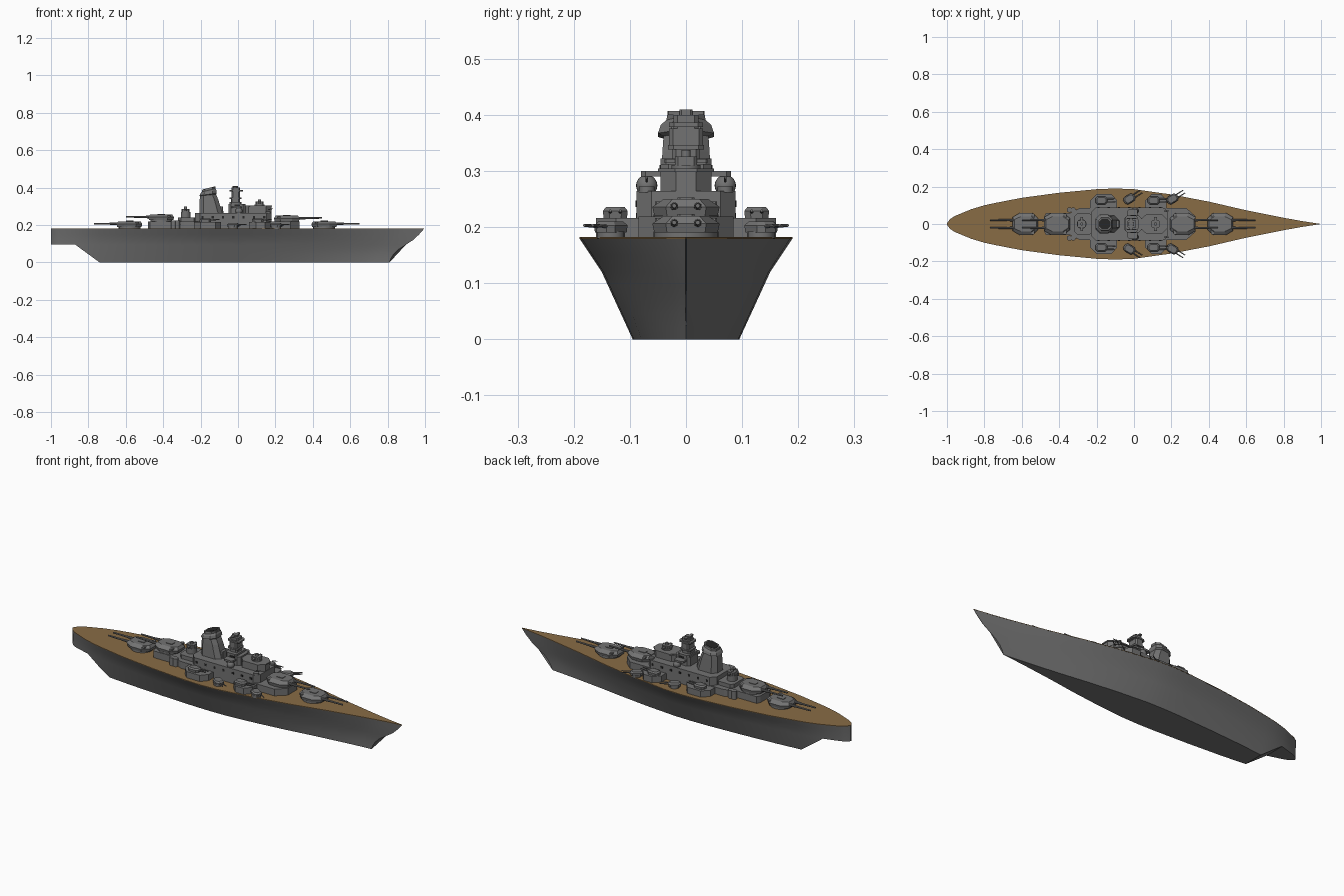
import bpy, bmesh, math
from mathutils import Vector, Matrix

if "Cube" in bpy.data.objects:
    bpy.data.objects.remove(bpy.data.objects["Cube"])


def material(name, col):
    m = bpy.data.materials.new(name)
    m.diffuse_color = (*col, 1)
    m.use_nodes = True
    m.node_tree.nodes["Principled BSDF"].inputs["Base Color"].default_value = m.diffuse_color
    return m


STEEL = material("steel_grey", (0.17, 0.17, 0.17))
WOOD = material("deck_wood", (0.25, 0.15, 0.06))
DARK = material("dark_glass", (0.02, 0.02, 0.02))


def finish(name, bm, mat=STEEL, smooth=False):
    bmesh.ops.remove_doubles(bm, verts=bm.verts, dist=1e-5)
    bmesh.ops.recalc_face_normals(bm, faces=bm.faces)
    me = bpy.data.meshes.new(name)
    bm.to_mesh(me)
    bm.free()
    me.materials.append(mat)
    ob = bpy.data.objects.new(name, me)
    bpy.context.collection.objects.link(ob)
    if smooth:
        bpy.context.view_layer.objects.active = ob
        ob.select_set(True)
        bpy.ops.object.shade_smooth_by_angle(angle=math.radians(30))
        ob.select_set(False)
    return ob


def skin(bm, rings):
    # Closed rings joined by quads and capped at both ends
    vs = [[bm.verts.new(p) for p in r] for r in rings]
    n = len(vs[0])
    for a, b in zip(vs, vs[1:]):
        for i in range(n):
            bm.faces.new((a[i], a[(i + 1) % n], b[(i + 1) % n], b[i]))
    bm.faces.new(vs[0])
    bm.faces.new(vs[-1])


def loft(name, rings, smooth=False, mat=STEEL, matrix=None):
    bm = bmesh.new()
    skin(bm, rings)
    if matrix:
        bm.transform(matrix)
    return finish(name, bm, mat, smooth)


def oct_ring(cx, cy, z, hx, hy, c=0.3, tilt=0):
    # Rectangle with chamfered corners
    k = c * min(hx, hy)
    pts = [(hx, hy - k), (hx - k, hy), (k - hx, hy), (-hx, hy - k)]
    pts += [(-x, -y) for x, y in pts]
    return [(cx + x, cy + y, z + tilt * x) for x, y in pts]


def block(name, x0, x1, hy, z0, z1, c=0.3, top=1.0, cy=0, mat=STEEL):
    cx, hx = (x0 + x1) / 2, (x1 - x0) / 2
    return loft(name, [oct_ring(cx, cy, z0, hx, hy, c), oct_ring(cx, cy, z1, hx * top, hy * top, c)], mat=mat)


def drum(name, x, y, z0, z1, r, r2=None, n=24):
    def ring(z, q):
        return [(x + q * math.cos(2 * math.pi * i / n), y + q * math.sin(2 * math.pi * i / n), z) for i in range(n)]
    return loft(name, [ring(z0, r), ring(z1, r2 or r)], smooth=True)


def rod(bm, a, b, r1, r2, n=10):
    d = Vector(b) - Vector(a)
    m = Matrix.Translation((Vector(a) + Vector(b)) / 2) @ d.to_track_quat('Z', 'Y').to_matrix().to_4x4()
    bmesh.ops.create_cone(bm, cap_ends=True, segments=n, radius1=r1, radius2=r2, depth=d.length, matrix=m)


def interp(x, table):
    for (x0, y0), (x1, y1) in zip(table, table[1:]):
        if x <= x1:
            return y0 + (y1 - y0) * (x - x0) / (x1 - x0)
    return table[-1][1]


# Hull: deck plan scaled by a flared section, raked stem, cut-up stern
PLAN = [(-1, 0.004), (-0.985, 0.025), (-0.96, 0.042), (-0.87, 0.079), (-0.8, 0.1), (-0.74, 0.113), (-0.6, 0.14),
        (-0.4, 0.167), (-0.2, 0.186), (-0.1, 0.19), (0, 0.186), (0.2, 0.158), (0.4, 0.12),
        (0.6, 0.074), (0.8, 0.034), (0.9, 0.016), (1, 0.0008)]
FLARE = [(0, 0.5), (0.12, 0.79), (0.18, 1)]
STEM = [(0, 0.81), (0.03, 0.82), (0.055, 0.84), (0.08, 0.87), (0.11, 0.925), (0.14, 0.96), (0.18, 0.995)]
KEEL = [(-1, 0.095), (-0.87, 0.095), (-0.74, 0), (1, 0)]
LEVELS = [0.18, 0.15, 0.12, 0.095, 0.07, 0.045, 0.02, 0]
rings = []
for x, w in PLAN:
    half = []
    for lv in LEVELS:
        z = max(lv, interp(x, KEEL))
        half.append((x * interp(z, STEM) if x > 0 else x, w * interp(z, FLARE), z))
    rings.append(half + [(px, -py, pz) for px, py, pz in reversed(half)])
loft("hull", rings, smooth=True)

# Wooden main deck
edge = [(x * 0.995 if x > 0 else x, w) for x, w in PLAN]
outline = edge + [(x, -w) for x, w in reversed(edge)]
loft("main_deck", [[(x, y, z) for x, y in outline] for z in (0.179, 0.182)], mat=WOOD)


def main_turret(name, x, z, d):
    # Barbette, faceted gunhouse, twin barrels, rangefinder ears; d is +1 bow, -1 stern
    drum(name + "_barbette", x, 0, 0.18, z + 0.008, 0.058)
    shape = [(0.07, 0.036), (0.03, 0.06), (-0.035, 0.06), (-0.068, 0.03)]
    shape += [(px, -py) for px, py in reversed(shape)]
    layers = [(z + 0.006, 0.94, 0.94), (z + 0.022, 1, 1), (z + 0.036, 0.86, 0.66)]
    loft(name + "_gunhouse", [[(x + d * px * sx, py * sy, lz) for px, py in shape] for lz, sx, sy in layers])
    bm = bmesh.new()
    for y in (-0.021, 0.021):
        rod(bm, (x + d * 0.05, y, z + 0.023), (x + d * 0.105, y, z + 0.023), 0.0075, 0.006)
        rod(bm, (x + d * 0.1, y, z + 0.023), (x + d * 0.19, y, z + 0.024), 0.0052, 0.004)
    finish(name + "_barrels", bm, smooth=True)
    block(name + "_roof_hatch", x - 0.02, x + 0.02, 0.015, z + 0.034, z + 0.039)
    block(name + "_rangefinder", x - d * 0.04 - 0.008, x - d * 0.04 + 0.008, 0.055, z + 0.024, z + 0.032)


main_turret("forward_turret", 0.46, 0.184, 1)
main_turret("forward_upper_turret", 0.26, 0.214, 1)
main_turret("aft_turret", -0.58, 0.184, -1)
main_turret("aft_upper_turret", -0.41, 0.22, -1)

# Lower deckhouse with tapered front, and turret pedestals
low = [(0.33, 0.04), (0.28, 0.085), (-0.29, 0.085), (-0.34, 0.06), (-0.47, 0.06), (-0.48, 0.04)]
low += [(x, -y) for x, y in reversed(low)]
loft("lower_deckhouse", [[(x, y, z) for x, y in low] for z in (0.18, 0.219)])
# Upper deckhouses
block("middle_deckhouse", -0.23, 0.18, 0.088, 0.215, 0.264, 0.3)
block("aft_deckhouse", -0.32, -0.22, 0.055, 0.215, 0.24)
block("bridge_block", 0.03, 0.178, 0.045, 0.26, 0.298, 0.6)
block("bridge_roof", 0.035, 0.182, 0.05, 0.298, 0.304, 0.6)
block("tower_base", -0.05, 0.04, 0.045, 0.26, 0.312)
block("searchlight_platform", -0.035, 0.02, 0.08, 0.29, 0.3)

# Control tower stacked in steps
for i, (x0, x1, hy, z0, z1) in enumerate([
        (-0.045, 0.02, 0.045, 0.31, 0.322), (-0.038, 0.01, 0.025, 0.322, 0.345), (-0.045, 0.018, 0.032, 0.338, 0.346),
        (-0.034, 0.01, 0.03, 0.345, 0.376), (-0.046, 0.026, 0.03, 0.378, 0.386), (-0.034, 0.012, 0.022, 0.376, 0.4)]):
    block(f"control_tower_{i + 1}", x0, x1, hy, z0, z1)
block("top_director", -0.03, 0.0, 0.012, 0.398, 0.41)
block("top_rangefinder", -0.023, -0.009, 0.033, 0.4, 0.407)

# Funnel with flared slanted cap
funnel = [(0.26, -0.145, 0.062, 0.046, 0), (0.335, -0.155, 0.05, 0.042, 0), (0.36, -0.16, 0.043, 0.04, 0.1),
          (0.364, -0.16, 0.046, 0.05, 0.15), (0.378, -0.158, 0.042, 0.045, 0.2), (0.386, -0.157, 0.036, 0.035, 0.25),
          (0.397, -0.156, 0.037, 0.033, 0.25)]
loft("funnel", [oct_ring(x, 0, z, hx, hy, 0.5, t) for z, x, hx, hy, t in funnel])
loft("funnel_opening", [oct_ring(-0.156, 0, z, 0.03, 0.026, 0.5, 0.25) for z in (0.392, 0.3985)], mat=DARK)
block("funnel_front_duct", -0.11, -0.078, 0.022, 0.26, 0.3, 0.3, 0.85)

# Fire directors fore and aft
for name, x, z in (("forward_director", 0.115, 0.303), ("aft_director", -0.28, 0.24)):
    drum(name + "_base", x, 0, z, z + 0.03 if x < 0 else z + 0.008, 0.026)
    top = z + 0.03 if x < 0 else z + 0.006
    block(name + "_head", x - 0.022, x + 0.022, 0.02, top, top + 0.017)
    block(name + "_rangefinder", x - 0.007, x + 0.007, 0.038, top + 0.005, top + 0.012)
    drum(name + "_cap", x, 0, top + 0.016, top + 0.028, 0.008)


def small_turret(name, x, y, z, ang):
    # Twin secondary gun turned to a bearing
    m = Matrix.Translation((x, y, z)) @ Matrix.Rotation(ang, 4, 'Z')
    loft(name + "_house", [oct_ring(0, 0, h, 0.032 * s, 0.022 * s, 0.5) for h, s in ((0, 0.95), (0.013, 1), (0.02, 0.75))], matrix=m)
    bm = bmesh.new()
    for g in (-0.009, 0.009):
        rod(bm, (0.02, g, 0.011), (0.075, g, 0.013), 0.0035, 0.0025, 8)
    bm.transform(m)
    finish(name + "_barrels", bm)


for side, s in (("port", 1), ("starboard", -1)):
    # Sponsons with outward chamfers
    for i, (x0, x1) in enumerate(((-0.235, -0.09), (0.06, 0.175))):
        pts = [(x0, 0.08), (x0, 0.125), (x0 + 0.035, 0.16), (x1 - 0.03, 0.16), (x1, 0.125), (x1, 0.08)]
        loft(f"{side}_sponson_{i + 1}", [[(x, s * y, z) for x, y in pts] for z in (0.18, 0.216)])
        small_turret(f"{side}_raised_gun_{i + 1}", (x0 + x1) / 2 - 0.012, s * 0.126, 0.216, 0)
    for i, x in enumerate((-0.025, 0.205)):
        drum(f"{side}_deck_gun_base_{i + 1}", x, s * 0.134, 0.18, 0.192, 0.025, n=16)
        small_turret(f"{side}_deck_gun_{i + 1}", x, s * 0.134, 0.19, s * math.radians(32))
    # Domed director on its pedestal
    drum(f"{side}_dome_base", 0.005, s * 0.07, 0.26, 0.27, 0.014)
    bm = bmesh.new()
    bmesh.ops.create_uvsphere(bm, u_segments=20, v_segments=12, radius=0.019, matrix=Matrix.Translation((0.005, s * 0.07, 0.274)))
    finish(f"{side}_dome", bm, smooth=True)
    # Light gun tubs
    for i, (x, y, z) in enumerate(((-0.345, 0.075, 0.18), (-0.345 + 0.02, 0.075, 0.18), (0.16, 0.07, 0.262))):
        drum(f"{side}_light_gun_tub_{i + 1}", x, s * y, z, z + (0.045 if z < 0.2 else 0.01), 0.014, n=16)
        bm = bmesh.new()
        rod(bm, (x, s * y, z + 0.02), (x + 0.028, s * y, z + 0.026), 0.003, 0.002, 6)
        finish(f"{side}_light_gun_{i + 1}", bm)
    # Dark windows along the deckhouse and tower
    for i in range(7):
        x = -0.19 + i * 0.055
        block(f"{side}_window_{i + 1}", x - 0.006, x + 0.006, 0.002, 0.236, 0.247, 0, cy=s * 0.088, mat=DARK)
    block(f"{side}_tower_window", -0.02, 0.012, 0.002, 0.302, 0.311, 0, cy=s * 0.045, mat=DARK)
